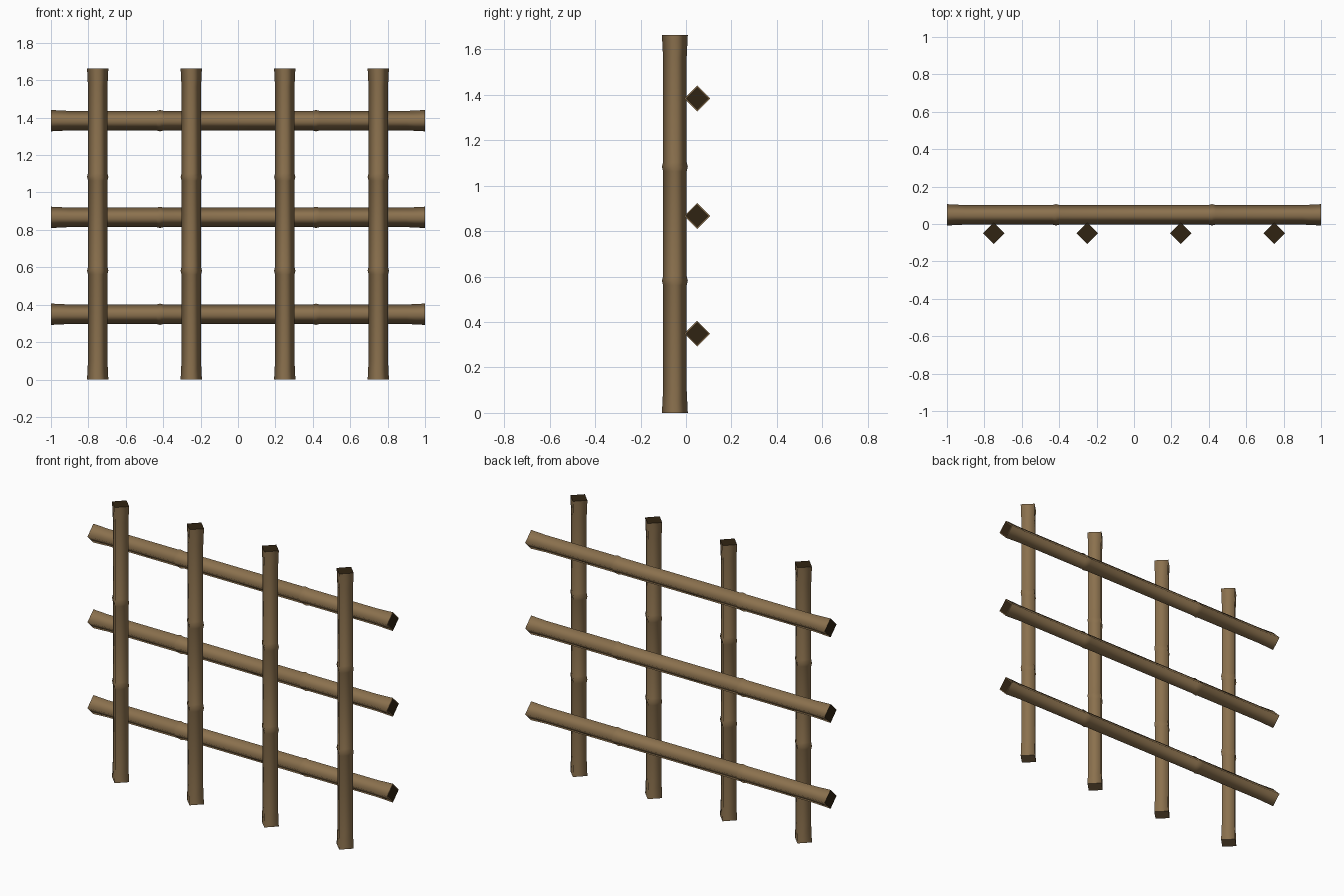
import bpy, bmesh, math
from mathutils import Matrix

if "Cube" in bpy.data.objects:
    bpy.data.objects.remove(bpy.data.objects["Cube"])


def flat_colour(name, rgb):
    m = bpy.data.materials.new(name)
    m.diffuse_color = (*rgb, 1)
    m.use_nodes = True
    m.node_tree.nodes["Principled BSDF"].inputs["Base Color"].default_value = m.diffuse_color
    return m


BAMBOO = flat_colour("bamboo tan", (0.258, 0.165, 0.076))
HOLLOW = flat_colour("hollow dark brown", (0.030, 0.017, 0.006))

MID, END, NODE = 0.052, 0.057, 0.057   # corner radii of the four-sided cane


def cane(name, length, nodes, hollow_start, matrix):
    """Four-sided bamboo cane along local z with flared ends and knots."""
    profile = [(0, END), (0.1, MID)]
    for n in nodes:
        profile += [(n - 0.02, MID), (n, NODE), (n + 0.02, MID)]
    profile += [(length - 0.1, MID), (length, END)]

    bm = bmesh.new()
    rings = [[bm.verts.new((r * math.cos(k * math.pi / 2), r * math.sin(k * math.pi / 2), z))
              for k in range(4)] for z, r in profile]
    for a, b in zip(rings, rings[1:]):
        for k in range(4):
            f = bm.faces.new((a[k], a[(k + 1) % 4], b[(k + 1) % 4], b[k]))
            f.smooth = True
    # end caps: tan rim around a dark hollow
    start = bm.faces.new(rings[0][::-1])
    end = bm.faces.new(rings[-1])
    for cap, hollow in ((start, hollow_start), (end, True)):
        for e in cap.edges:
            e.smooth = False
        if hollow:
            bmesh.ops.inset_region(bm, faces=[cap], thickness=0.006, depth=0)
            cap.material_index = 1
    bm.normal_update()

    me = bpy.data.meshes.new(name)
    bm.to_mesh(me)
    bm.free()
    me.materials.append(BAMBOO)
    me.materials.append(HOLLOW)
    ob = bpy.data.objects.new(name, me)
    ob.matrix_world = matrix
    bpy.context.collection.objects.link(ob)


# upright canes in front
for i, x in enumerate((-0.75, -0.25, 0.25, 0.75)):
    cane(f"upright_cane_{i + 1}", 1.664, (0.582, 1.083), False,
         Matrix.Translation((x, -0.049, 0)))

# cross canes behind
for i, z in enumerate((0.349, 0.867, 1.384)):
    cane(f"cross_cane_{i + 1}", 2.0, (0.583, 1.417), True,
         Matrix.Translation((-1, 0.049, z)) @ Matrix.Rotation(math.pi / 2, 4, 'Y'))
